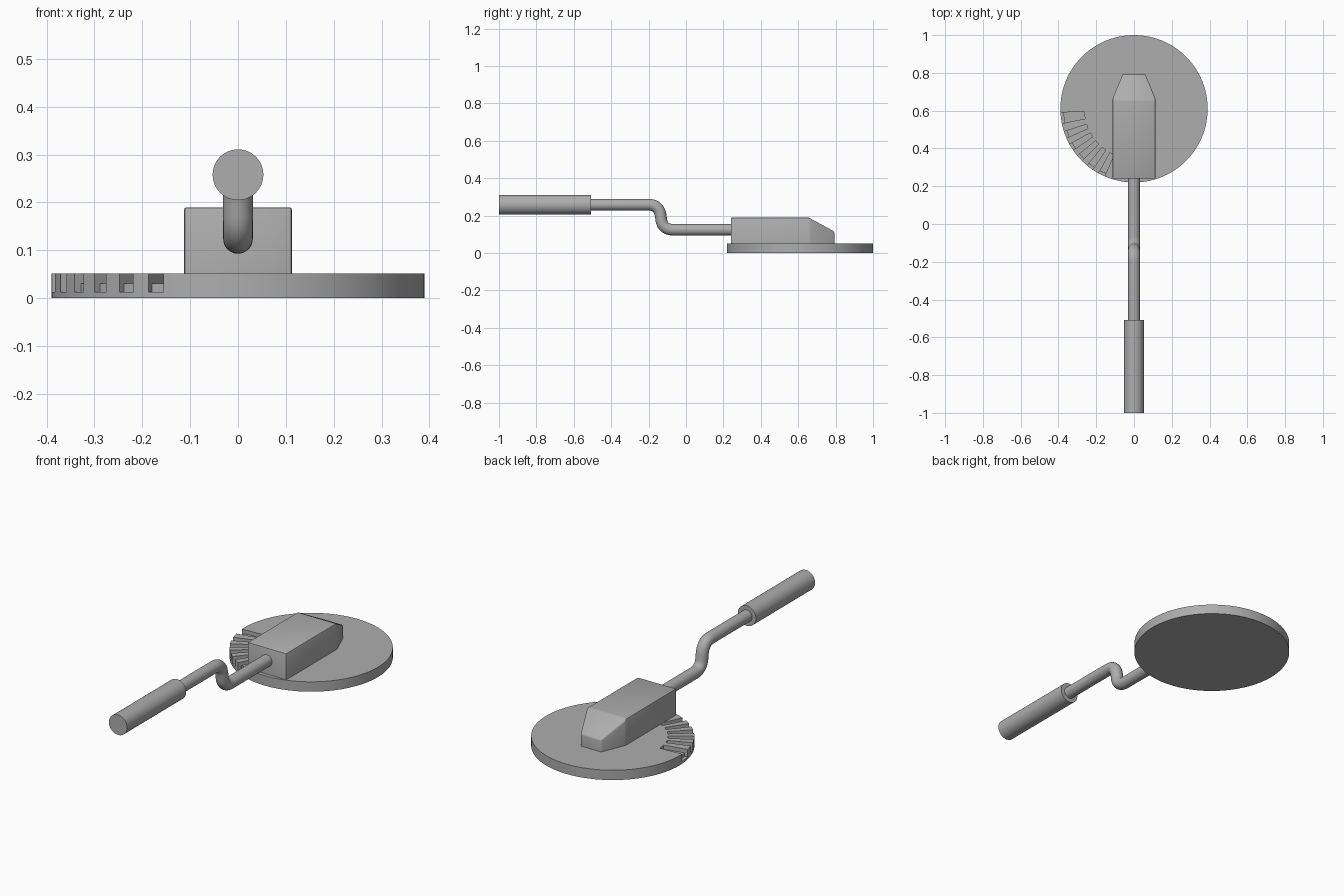
import bpy, bmesh
from math import radians, sin, cos, pi
from mathutils import Vector

cube = bpy.data.objects.get("Cube")
if cube:
    bpy.data.objects.remove(cube)

grey = bpy.data.materials.new("plain grey")
grey.use_nodes = True
grey.diffuse_color = (0.42, 0.42, 0.42, 1)
grey.node_tree.nodes["Principled BSDF"].inputs["Base Color"].default_value = (0.42, 0.42, 0.42, 1)


def make_object(name, bm):
    bmesh.ops.recalc_face_normals(bm, faces=bm.faces)
    mesh = bpy.data.meshes.new(name)
    bm.to_mesh(mesh)
    bm.free()
    obj = bpy.data.objects.new(name, mesh)
    bpy.context.collection.objects.link(obj)
    mesh.materials.append(grey)
    return obj


def activate(obj):
    bpy.ops.object.select_all(action="DESELECT")
    obj.select_set(True)
    bpy.context.view_layer.objects.active = obj


def smooth(obj, angle=35):
    activate(obj)
    bpy.ops.object.shade_smooth_by_angle(angle=radians(angle))


def prism(bm, outline, z0, z1):
    """Extrude a flat outline between two heights."""
    low = [bm.verts.new((x, y, z0)) for x, y in outline]
    high = [bm.verts.new((x, y, z1)) for x, y in outline]
    bm.faces.new(low)
    bm.faces.new(high)
    n = len(low)
    for i in range(n):
        j = (i + 1) % n
        bm.faces.new((low[i], low[j], high[j], high[i]))


def circle(radius, count, cy=0):
    return [(radius * cos(2 * pi * i / count), cy + radius * sin(2 * pi * i / count))
            for i in range(count)]


# Round base plate
DISC_Y, DISC_R, DISC_H = 0.61, 0.39, 0.052
bm = bmesh.new()
prism(bm, circle(DISC_R, 96, DISC_Y), 0, DISC_H)
base = make_object("base_disc", bm)

# Radial teeth: deep grooves on top plus short notches in the rim
slots = [(183, 191.5)] + [(187.3 + 10.8 * i, 192.5 + 10.8 * i) for i in range(1, 6)]


def cut_slots(inner, floor):
    bm = bmesh.new()
    for start, end in slots:
        a, b = radians(start), radians(end)
        outline = [(r * cos(t), DISC_Y + r * sin(t))
                   for r, t in ((inner, a), (0.43, a), (0.43, b), (inner, b))]
        prism(bm, outline, floor, 0.1)
    cutter = make_object("slot_cutter", bm)
    cutter.hide_render = True
    mod = base.modifiers.new("slots", "BOOLEAN")
    mod.operation = "DIFFERENCE"
    mod.solver = "EXACT"
    mod.object = cutter
    activate(base)
    bpy.ops.object.modifier_apply(modifier=mod.name)
    bpy.data.objects.remove(cutter)


cut_slots(0.265, 0.031)
cut_slots(0.375, 0.013)
smooth(base, 20)

# Housing: tapered block with a sloping rear
half = [(0.113, 0.24), (0.113, 0.665), (0.06, 0.793)]
bm = bmesh.new()
prism(bm, half + [(-x, y) for x, y in reversed(half)], DISC_H, 0.19)
slope = bmesh.ops.bisect_plane(
    bm, geom=bm.verts[:] + bm.edges[:] + bm.faces[:], dist=1e-5,
    plane_co=(0, 0.655, 0.19), plane_no=Vector((0, 0.075, 0.138)), clear_outer=True)
bmesh.ops.holes_fill(bm, edges=[e for e in slope["geom_cut"] if isinstance(e, bmesh.types.BMEdge)])
rims = [e for e in bm.edges if max(v.co.z for v in e.verts) > 0.1]
bmesh.ops.bevel(bm, geom=rims, offset=0.006, segments=2, profile=0.5, affect="EDGES")
smooth(make_object("housing", bm), 40)


# Cranked rod: straight runs joined by two rounded corners
def corner(start, middle, end, steps=8):
    a, b, c = Vector(start), Vector(middle), Vector(end)
    return [a * (1 - t) ** 2 + b * 2 * t * (1 - t) + c * t * t
            for t in (i / steps for i in range(steps + 1))]


LOW, HIGH = 0.124, 0.258
path = [Vector((0.26, LOW))]
path += corner((-0.065, LOW), (-0.123, LOW), (-0.132, 0.175))
path += corner((-0.136, 0.205), (-0.147, HIGH), (-0.2, HIGH))
path.append(Vector((-0.52, HIGH)))

bm = bmesh.new()
rings = []
for i, p in enumerate(path):
    along = (path[min(i + 1, len(path) - 1)] - path[max(i - 1, 0)]).normalized()
    side = Vector((-along.y, along.x))
    ring = []
    for u, v in circle(0.031, 32):
        q = p + side * v
        ring.append(bm.verts.new((u, q.x, q.y)))
    rings.append(ring)
for a, b in zip(rings, rings[1:]):
    for i in range(32):
        j = (i + 1) % 32
        bm.faces.new((a[i], a[j], b[j], b[i]))
bm.faces.new(rings[0])
bm.faces.new(rings[-1])
smooth(make_object("crank_rod", bm), 45)

# Cylindrical hand grip
bm = bmesh.new()
prism(bm, circle(0.053, 48), 0.507, 1.0)
for v in bm.verts:
    v.co = (v.co.x, -v.co.z, HIGH + v.co.y)
ends = [e for e in bm.edges if abs(e.verts[0].co.y - e.verts[1].co.y) < 1e-4]
bmesh.ops.bevel(bm, geom=ends, offset=0.003, segments=2, profile=0.5, affect="EDGES")
smooth(make_object("hand_grip", bm), 40)
